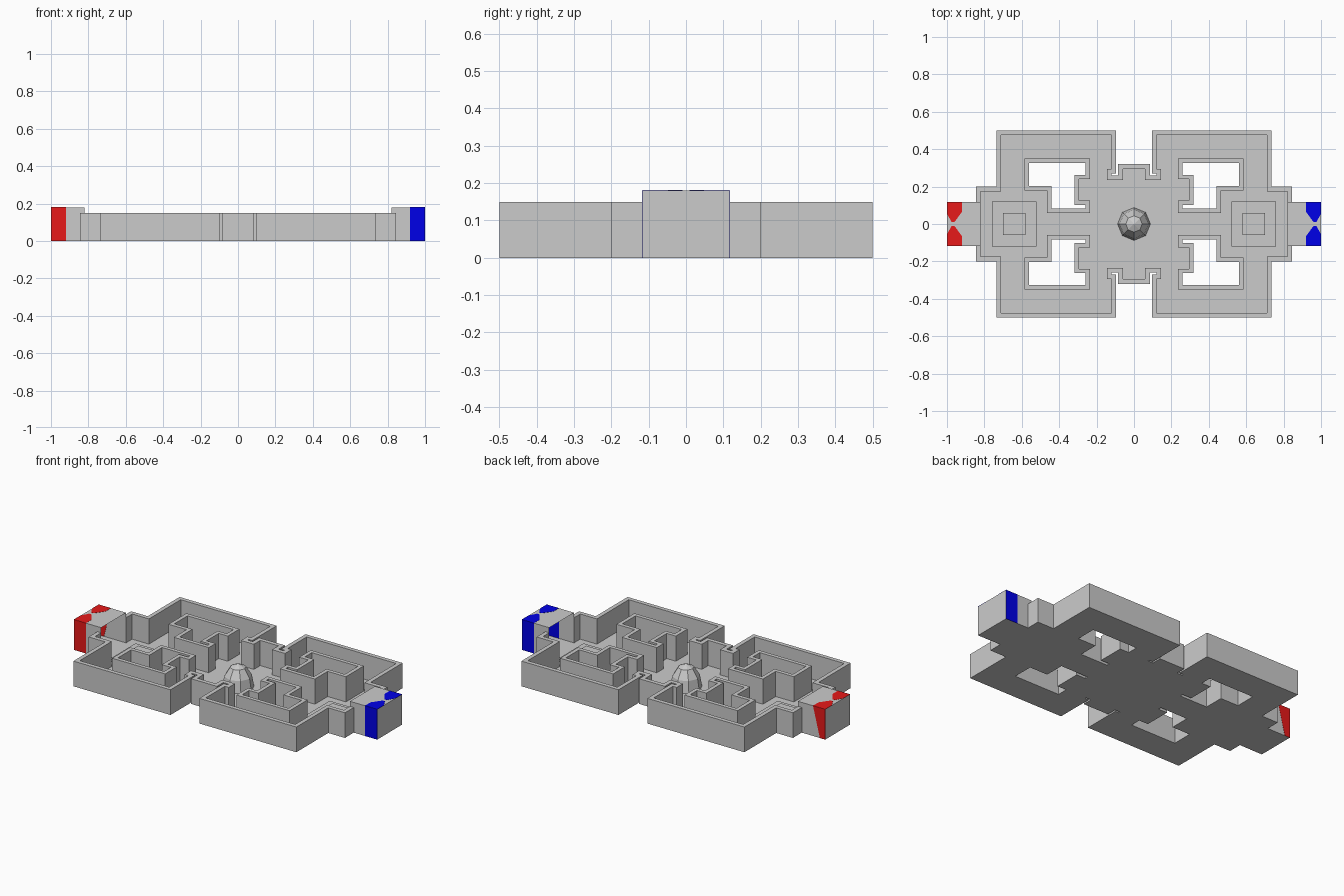
import bpy, bmesh
from mathutils import Vector

if "Cube" in bpy.data.objects:
    bpy.data.objects.remove(bpy.data.objects["Cube"])

WALL_H, GATE_H, GATE_W = 0.15, 0.18, 0.117


def finish(name, bm, mat=None, normals=True):
    if normals:
        bmesh.ops.recalc_face_normals(bm, faces=bm.faces)
    me = bpy.data.meshes.new(name)
    bm.to_mesh(me)
    bm.free()
    ob = bpy.data.objects.new(name, me)
    bpy.context.collection.objects.link(ob)
    if mat:
        me.materials.append(mat)
    return ob


def offset(path, d, closed):
    # mitred offset to the left of the travel direction
    out, n = [], len(path)
    for i in range(n):
        p = Vector(path[i])
        dirs = []
        if closed or i > 0:
            dirs.append((p - Vector(path[i - 1])).normalized())
        if closed or i < n - 1:
            dirs.append((Vector(path[(i + 1) % n]) - p).normalized())
        a, b = [Vector((-v.y, v.x)) for v in (dirs[0], dirs[-1])]
        out.append(p + (a + b) * d / (1 + a.dot(b)))
    return out


def wall(name, path, d, closed):
    bm = bmesh.new()
    rows = []
    for p, q in zip(path, offset(path, d, closed)):
        rows.append([bm.verts.new(c) for c in ((p[0], p[1], 0), (p[0], p[1], WALL_H),
                                               (q.x, q.y, WALL_H), (q.x, q.y, 0))])
    n = len(rows)
    for i in range(n if closed else n - 1):
        a, b = rows[i], rows[(i + 1) % n]
        for k in range(4):
            m = (k + 1) % 4
            bm.faces.new((a[k], a[m], b[m], b[k]))
    if not closed:
        bm.faces.new(rows[0])
        bm.faces.new(rows[-1])
    finish(name, bm)


def box(name, x, y, z, sx, sy, sz):
    bm = bmesh.new()
    bmesh.ops.create_cube(bm, size=1)
    for v in bm.verts:
        v.co = Vector((x + v.co.x * sx, y + v.co.y * sy, z + (v.co.z + 0.5) * sz))
    return finish(name, bm)


def patch(name, pts, depth, mat):
    # thin coloured slab straddling a gate face
    bm = bmesh.new()
    d = Vector(depth)
    f = bm.faces.new([bm.verts.new(Vector(p) - d) for p in pts])
    ext = bmesh.ops.extrude_face_region(bm, geom=[f], use_keep_orig=True)
    for v in ext['geom']:
        if isinstance(v, bmesh.types.BMVert):
            v.co += 2 * d
    finish(name, bm, mat)


# Floor outlines: outer edge (one y half) and the four courtyard holes
left = [(-.82, GATE_W), (-.82, .175), (-.71, .175), (-.71, .475), (-.12, .475),
        (-.12, .295), (-.145, .295), (-.145, .235), (-.06, .235), (-.06, .295)]
outer = left + [(-x, y) for x, y in reversed(left)]
hole = [(.585, .35), (.585, .18), (.465, .18), (.465, .06), (.235, .06), (.235, .125),
        (.295, .125), (.295, .24), (.235, .24), (.235, .35)]

loops = [[(-1, GATE_W)] + outer + [(1, GATE_W), (1, -GATE_W)]
         + [(x, -y) for x, y in reversed(outer)] + [(-1, -GATE_W)]]

# Outer walls, front and back
for s, side in ((1, "back"), (-1, "front")):
    wall("outer_wall_" + side, [(x, y * s) for x, y in outer], .025 * s, False)

# Courtyard walls
for sx in (1, -1):
    for sy in (1, -1):
        path = [(x * sx, y * sy) for x, y in hole]
        loops.append(path)
        wall("courtyard_wall", path, -.023 * sx * sy, True)

# Flat floor with holes
bm = bmesh.new()
edges = []
for lp in loops:
    vs = [bm.verts.new((x, y, 0)) for x, y in lp]
    edges += [bm.edges.new((vs[i - 1], vs[i])) for i in range(len(vs))]
bmesh.ops.triangle_fill(bm, use_beauty=True, edges=edges, normal=(0, 0, 1))
finish("floor", bm)

# Faceted centre dome
bm = bmesh.new()
bmesh.ops.create_uvsphere(bm, u_segments=8, v_segments=6, radius=1)
bmesh.ops.delete(bm, geom=[v for v in bm.verts if v.co.z < -0.1], context='VERTS')
bmesh.ops.scale(bm, vec=(.088, .088, .14), verts=bm.verts)
finish("centre_dome", bm, normals=False)

# Gates at both ends with coloured bands, and the stepped pads before them
for s, team, col in ((-1, "red", (.8, .01, .01, 1)), (1, "blue", (0, 0, .8, 1))):
    mat = bpy.data.materials.new(team + "_paint")
    mat.diffuse_color = col
    mat.use_nodes = True
    mat.node_tree.nodes["Principled BSDF"].inputs["Base Color"].default_value = mat.diffuse_color
    box("pad_base", .64 * s, 0, 0, .24, .24, .012)
    box("pad_top", .64 * s, 0, .012, .12, .12, .025)

    gate = box(team + "_gate", .91 * s, 0, 0, .18, 2 * GATE_W, GATE_H)
    bm = bmesh.new()
    bm.from_mesh(gate.data)
    gone = [f for f in bm.faces if f.normal.x * s < -.5 or f.normal.z < -.5]
    bmesh.ops.delete(bm, geom=gone, context='FACES')
    bm.to_mesh(gate.data)
    bm.free()

    for sy in (1, -1):
        y = GATE_W * sy
        low = .965 if (s < 0 and sy > 0) else .92
        patch(team + "_side_band", [(s, y, 0), (s, y, GATE_H), (.92 * s, y, GATE_H),
                                    (low * s, y, 0)], (0, .001, 0), mat)
        top = [(1, .117), (.92, .117), (.92, .065), (.96, .01), (.975, .01), (1, .055)]
        patch(team + "_top_band", [(a * s, b * sy, GATE_H) for a, b in top], (0, 0, .001), mat)
